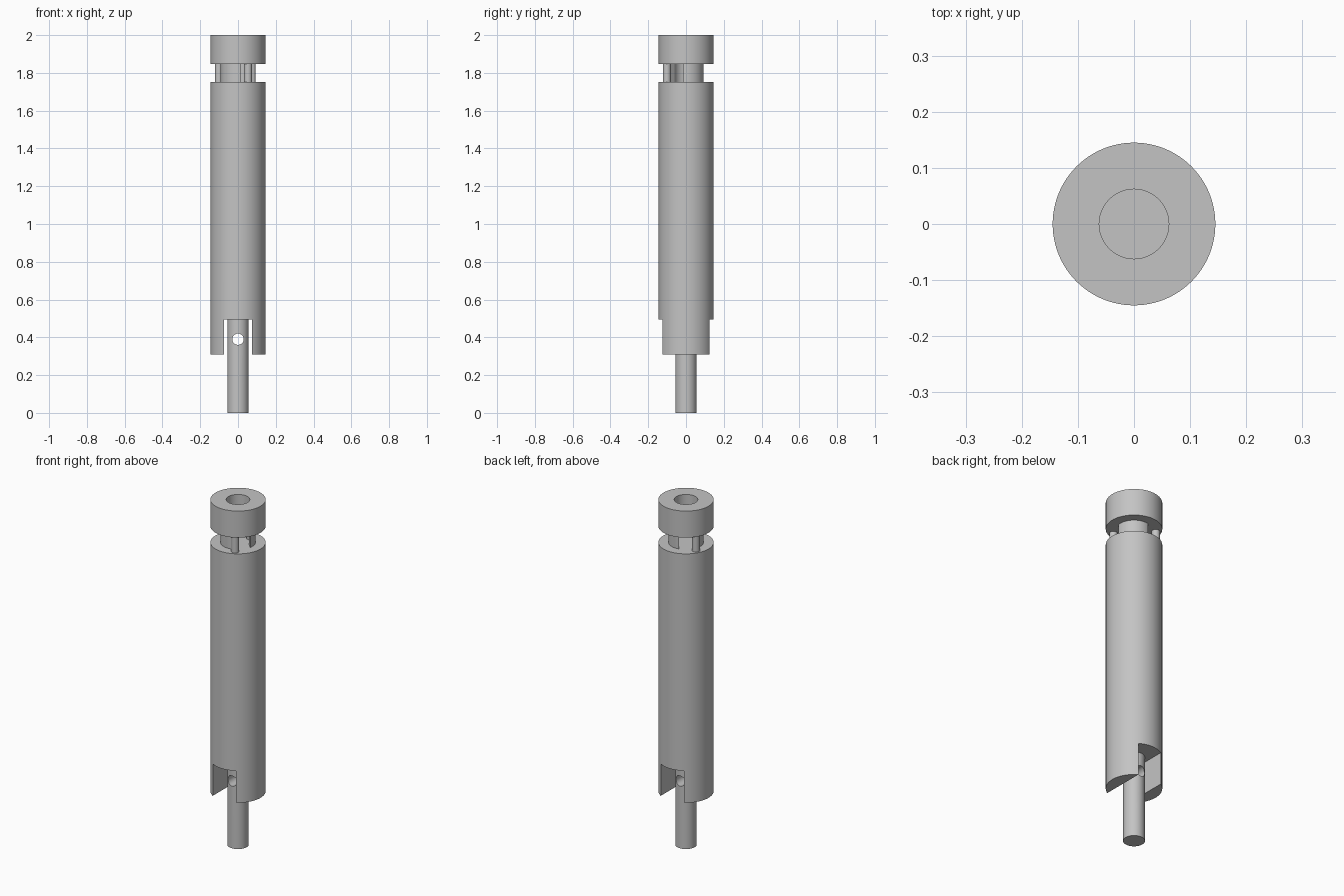
import bpy
import math

cube = bpy.data.objects.get("Cube")
if cube:
    bpy.data.objects.remove(cube, do_unlink=True)

# Single plain metal colour
metal = bpy.data.materials.new("plain_grey_metal")
metal.use_nodes = True
GREY = (0.55, 0.55, 0.55, 1)
metal.diffuse_color = GREY
for node in metal.node_tree.nodes:
    if node.type == "BSDF_PRINCIPLED":
        node.inputs["Base Color"].default_value = GREY


def cylinder(name, radius, low, high, x=0, y=0, sides=96):
    bpy.ops.mesh.primitive_cylinder_add(
        vertices=sides, radius=radius, depth=high - low, location=(x, y, (low + high) / 2))
    obj = bpy.context.object
    obj.name = name
    obj.data.materials.append(metal)
    return obj


def box(name, size, z, turn=0):
    bpy.ops.mesh.primitive_cube_add(size=1, location=(0, 0, z), rotation=(0, 0, turn))
    obj = bpy.context.object
    obj.name = name
    obj.scale = size
    obj.data.materials.append(metal)
    return obj


def cut(target, cutter):
    cutter.hide_render = True
    mod = target.modifiers.new("cut", "BOOLEAN")
    mod.operation = "DIFFERENCE"
    mod.solver = "EXACT"
    mod.object = cutter
    bpy.context.view_layer.update()
    select(target)
    bpy.ops.object.modifier_apply(modifier=mod.name)
    bpy.data.objects.remove(cutter, do_unlink=True)


def select(obj):
    bpy.ops.object.select_all(action="DESELECT")
    obj.select_set(True)
    bpy.context.view_layer.objects.active = obj


RADIUS, BORE = 0.145, 0.062
BODY_LOW, BODY_TOP, SLOT_TOP = 0.31, 1.752, 0.495
CAP_LOW, TOP = 1.846, 2.0

# Long body with a slot across its lower end
body = cylinder("body", RADIUS, BODY_LOW, BODY_TOP)
cut(body, box("slot_cutter", (0.15, 0.5, 0.4), SLOT_TOP - 0.2))

# Rod in the slot, with a cross hole
rod = cylinder("rod", 0.056, 0, SLOT_TOP + 0.01, sides=64)
hole = cylinder("hole_cutter", 0.03, 0.19, 0.59, sides=48)
hole.rotation_euler.x = math.pi / 2
cut(rod, hole)

# Bored cap
cap = cylinder("cap", RADIUS, CAP_LOW, TOP)
cut(cap, cylinder("cap_bore_cutter", BORE, CAP_LOW - 0.1, TOP + 0.1))

# Neck tube with a diagonal opening through both walls
neck = cylinder("neck", 0.092, BODY_TOP - 0.01, CAP_LOW)
cut(neck, cylinder("neck_bore_cutter", BORE, BODY_TOP - 0.1, CAP_LOW + 0.1))
cut(neck, box("neck_slot_cutter", (0.5, 0.104, 0.3), 1.8, -math.pi / 4))

# Thin pins joining the cap to the body
pins = [cylinder(name, 0.021, BODY_TOP - 0.01, CAP_LOW + 0.01, x, y, 32)
        for name, x, y in (("front_pin", 0.053, -0.101), ("side_pin", -0.101, 0.053))]

for part in [body, rod, cap, neck] + pins:
    select(part)
    bpy.ops.object.shade_smooth_by_angle(angle=math.radians(30))
